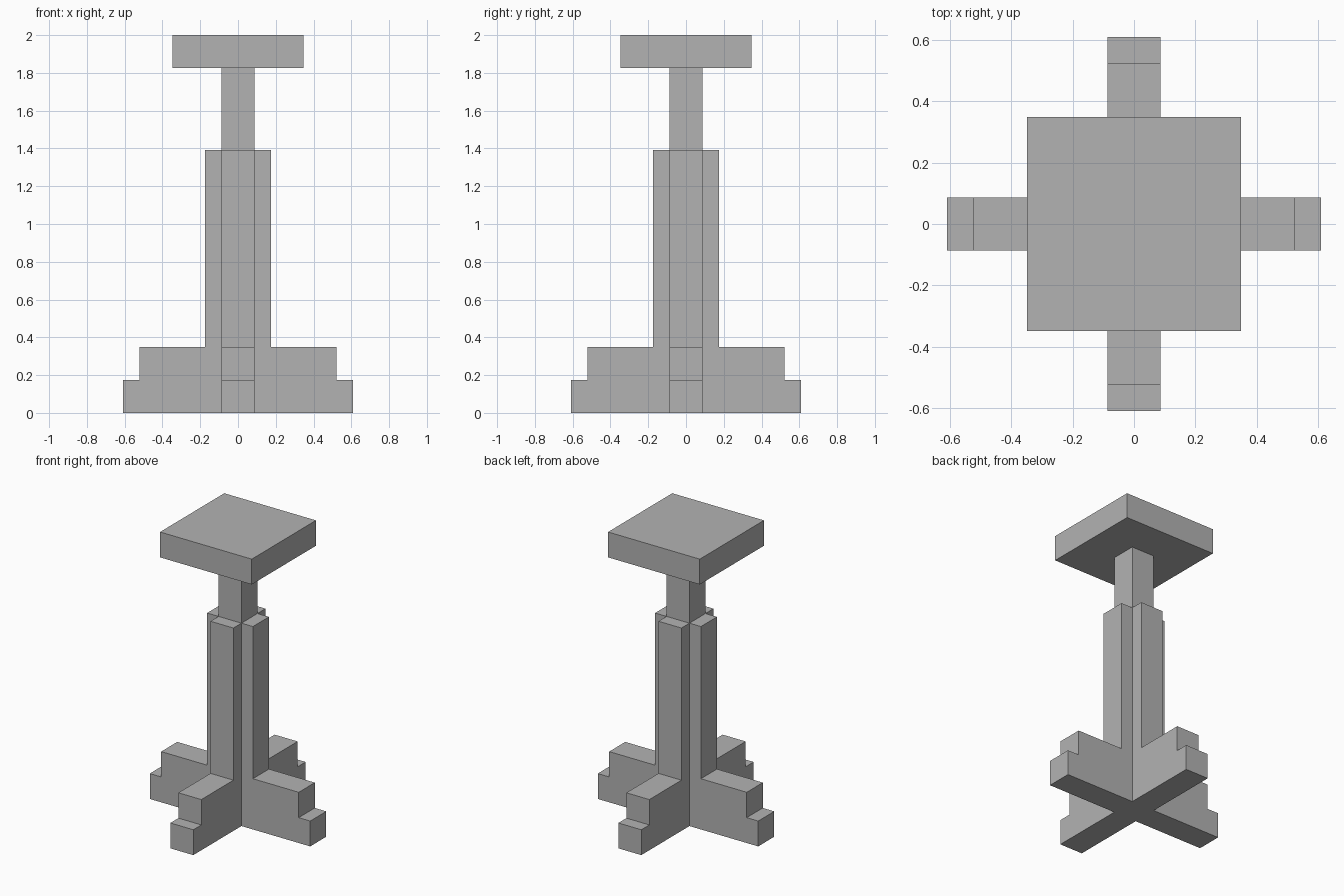
import bpy
import bmesh
from math import pi
from mathutils import Matrix

cube = bpy.data.objects.get("Cube")
if cube:
    bpy.data.objects.remove(cube, do_unlink=True)

U = 2 / 11.5          # one module; every size is a multiple of it
H = U / 2             # half thickness of post and fins
FIN_TOP, PLATE_BOTTOM = 8 * U, 10.5 * U

grey = bpy.data.materials.new("plain grey")
grey.use_nodes = True
colour = (0.45, 0.45, 0.45, 1)
grey.diffuse_color = colour
grey.node_tree.nodes["Principled BSDF"].inputs["Base Color"].default_value = colour


def finish(name, bm):
    mesh = bpy.data.meshes.new(name)
    bm.to_mesh(mesh)
    bm.free()
    mesh.materials.append(grey)
    obj = bpy.data.objects.new(name, mesh)
    bpy.context.collection.objects.link(obj)
    return obj


def box(name, half, bottom, top, open_ends=False):
    bm = bmesh.new()
    size = Matrix.Diagonal((2 * half, 2 * half, top - bottom, 1))
    place = Matrix.Translation((0, 0, (bottom + top) / 2))
    bmesh.ops.create_cube(bm, size=1, matrix=place @ size)
    if open_ends:
        ends = [f for f in bm.faces if abs(f.normal.z) > 0.5]
        bmesh.ops.delete(bm, geom=ends, context="FACES_ONLY")
    return finish(name, bm)


def fin(name, angle):
    # Stepped side profile, extruded to the fin thickness
    profile = [(H, 0), (3.5 * U, 0), (3.5 * U, U), (3 * U, U), (3 * U, 2 * U),
               (U, 2 * U), (U, FIN_TOP), (H, FIN_TOP)]
    bm = bmesh.new()
    face = bm.faces.new([bm.verts.new((x, -H, z)) for x, z in profile])
    extruded = bmesh.ops.extrude_face_region(bm, geom=[face], use_keep_orig=True)
    moved = [v for v in extruded["geom"] if isinstance(v, bmesh.types.BMVert)]
    bmesh.ops.translate(bm, verts=moved, vec=(0, 2 * H, 0))
    bmesh.ops.recalc_face_normals(bm, faces=bm.faces)
    # The inner end is open where the fins meet
    inner = [f for f in bm.faces if all(abs(v.co.x - H) < 1e-4 for v in f.verts)]
    bmesh.ops.delete(bm, geom=inner, context="FACES_ONLY")
    bm.transform(Matrix.Rotation(angle, 4, "Z"))
    return finish(name, bm)


# Four stepped fins forming the cross-shaped stand
for i, side in enumerate(("left", "back", "right", "front")):
    fin(side + "_fin", i * pi / 2)

# Underside square at the middle of the cross
bm = bmesh.new()
bmesh.ops.create_grid(bm, x_segments=1, y_segments=1, size=H)
bmesh.ops.reverse_faces(bm, faces=bm.faces)
finish("base_centre", bm)

# Neck and top plate
box("neck", H, FIN_TOP, PLATE_BOTTOM, open_ends=True)
box("top_plate", 2 * U, PLATE_BOTTOM, 2)
